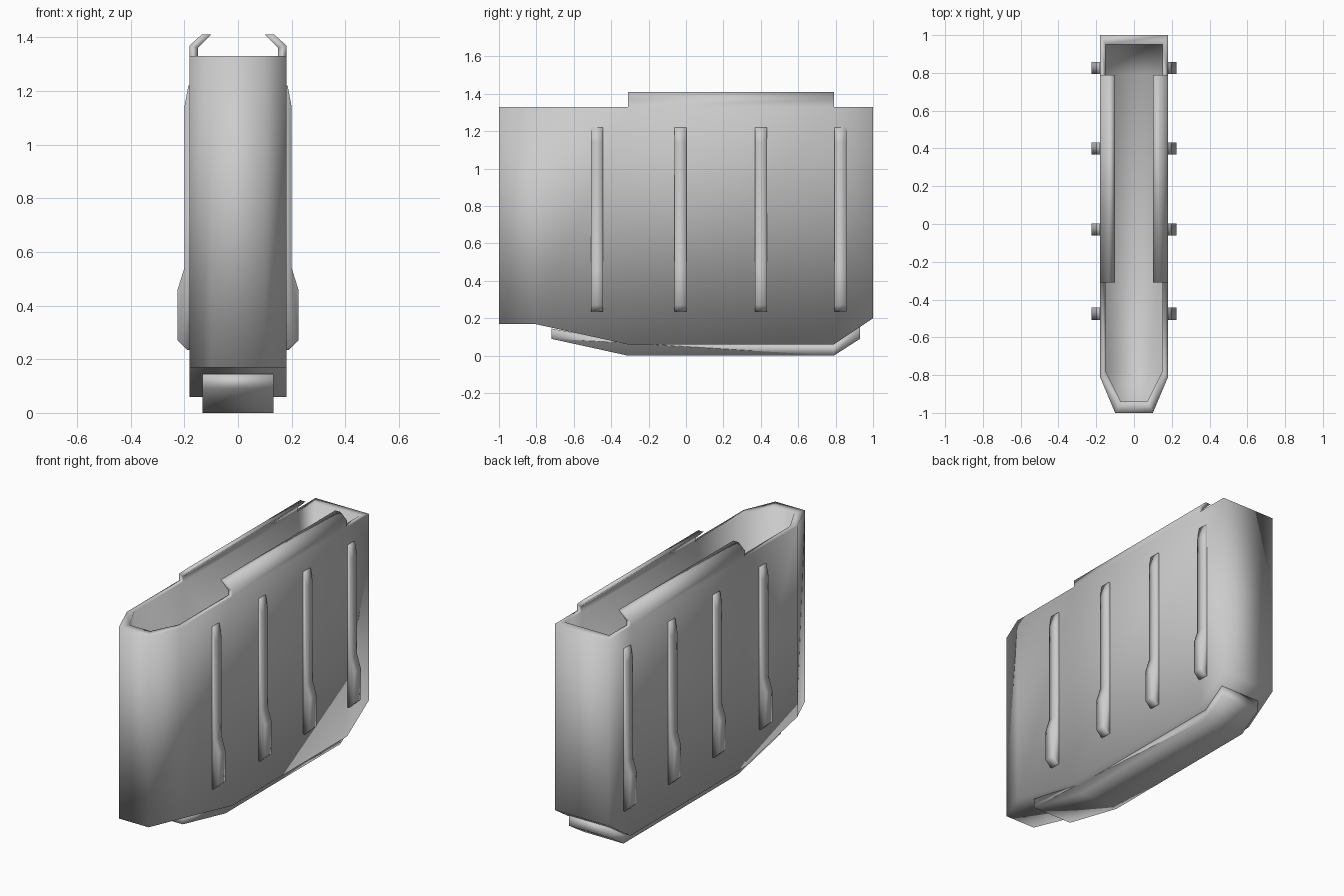
import bpy
import bmesh

if "Cube" in bpy.data.objects:
    bpy.data.objects.remove(bpy.data.objects["Cube"], do_unlink=True)

steel = bpy.data.materials.new("grey steel")
steel.use_nodes = True
GREY = (0.6, 0.6, 0.6, 1)
steel.diffuse_color = GREY
steel.node_tree.nodes["Principled BSDF"].inputs["Base Color"].default_value = GREY


def finish(bm, name):
    bmesh.ops.recalc_face_normals(bm, faces=bm.faces)
    for f in bm.faces:
        f.smooth = True
    mesh = bpy.data.meshes.new(name)
    bm.to_mesh(mesh)
    bm.free()
    mesh.materials.append(steel)
    obj = bpy.data.objects.new(name, mesh)
    bpy.context.collection.objects.link(obj)
    return obj


def prism(name, profile, place, lo, hi):
    """Extrude a closed 2D profile between two offsets."""
    bm = bmesh.new()
    ends = [[bm.verts.new(place(a, b, t)) for a, b in profile] for t in (lo, hi)]
    for ring in ends:
        bm.faces.new(ring)
    n = len(profile)
    for i in range(n):
        j = (i + 1) % n
        bm.faces.new((ends[0][i], ends[0][j], ends[1][j], ends[1][i]))
    return finish(bm, name)


# Hollow body: columns of outer x, y, inner x, y, underside z
TOP, FLOOR = 1.33, 0.05
half = [(0.10, -1.0, 0.07, -0.94, 0.17),
        (0.18, -0.81, 0.15, -0.78, 0.17),
        (0.18, -0.31, 0.15, -0.31, 0.06),
        (0.18, 0.79, 0.15, 0.79, 0.06),
        (0.18, 1.0, 0.15, 0.95, 0.20)]
columns = half + [(-ox, oy, -ix, iy, z) for ox, oy, ix, iy, z in reversed(half)]
n = len(columns)

bm = bmesh.new()
outer, inner = [], []
for ox, oy, ix, iy, z in columns:
    outer.append([bm.verts.new((ox, oy, h)) for h in (z, TOP)])
    inner.append([bm.verts.new((ix, iy, h)) for h in (z + FLOOR, TOP)])

# Feed lips curl inward along the middle of each side
lip_profile = [(0.18, 1.37), (0.135, 1.41), (0.10, 1.41), (0.15, 1.36)]
lip_columns = (2, 3, n - 4, n - 3)
lips = {}
for i in lip_columns:
    side = 1 if columns[i][0] > 0 else -1
    chain = [bm.verts.new((side * x, columns[i][1], z)) for x, z in lip_profile]
    lips[i] = [outer[i][1]] + chain + [inner[i][1]]
    bm.faces.new(lips[i])

for i in range(n):
    j = (i + 1) % n
    for wall in (outer, inner):
        bm.faces.new((wall[i][0], wall[j][0], wall[j][1], wall[i][1]))
    if i in lips and j in lips:
        for k in range(len(lips[i]) - 1):
            bm.faces.new((lips[i][k], lips[j][k], lips[j][k + 1], lips[i][k + 1]))
    else:
        bm.faces.new((outer[i][1], outer[j][1], inner[j][1], inner[i][1]))

# Underside and inside floor
for i in range(len(half) - 1):
    for wall in (outer, inner):
        bm.faces.new((wall[i][0], wall[i + 1][0], wall[n - 2 - i][0], wall[n - 1 - i][0]))
finish(bm, "magazine_body")

# Stiffening ribs on both sides
rib_profile = [(0.17, 1.22), (0.185, 1.22), (0.20, 1.14), (0.20, 0.54),
               (0.225, 0.46), (0.225, 0.27), (0.19, 0.235), (0.17, 0.235)]
for side, label in ((1, "left"), (-1, "right")):
    for number, y in enumerate((-0.475, -0.03, 0.40, 0.825), 1):
        prism(f"{label}_rib_{number}", rib_profile,
              lambda x, z, t: (side * x, t, z), y - 0.032, y + 0.032)

# Base plate following the underside
plate_profile = [(-0.72, 0.145), (-0.72, 0.09), (-0.31, 0.0), (0.79, 0.0),
                 (0.93, 0.09), (0.93, 0.16), (0.79, 0.07), (-0.31, 0.07)]
prism("base_plate", plate_profile, lambda y, z, t: (t, y, z), -0.133, 0.133)
